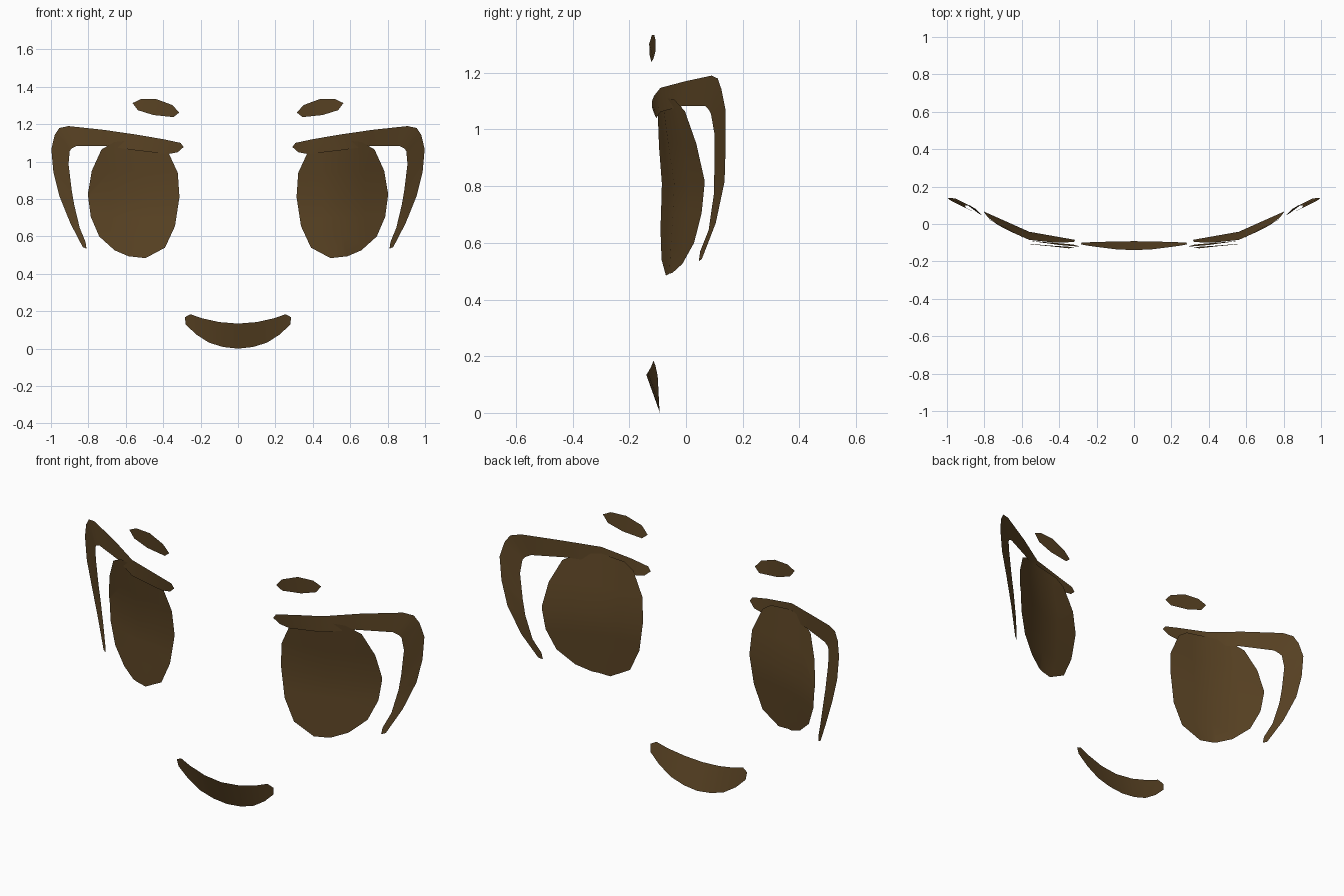
import bpy, bmesh
from mathutils import Vector

if "Cube" in bpy.data.objects:
    bpy.data.objects.remove(bpy.data.objects["Cube"])

brown = bpy.data.materials.new("dark_brown")
brown.diffuse_color = (0.105, 0.058, 0.018, 1)
brown.use_nodes = True
brown.node_tree.nodes["Principled BSDF"].inputs["Base Color"].default_value = brown.diffuse_color


def finish(name, bm, mirror=True):
    """Turn a thin sheet into an object that faces forward."""
    bm.normal_update()
    if sum(f.normal.y * f.calc_area() for f in bm.faces) > 0:
        bmesh.ops.reverse_faces(bm, faces=bm.faces[:])
    for f in bm.faces:
        f.smooth = True
    me = bpy.data.meshes.new(name)
    bm.to_mesh(me)
    bm.free()
    me.materials.append(brown)
    ob = bpy.data.objects.new(name, me)
    bpy.context.collection.objects.link(ob)
    if mirror:
        ob.modifiers.new("mirror", 'MIRROR')
    return ob


def strip(name, upper, lower, start=None, end=None, mirror=True):
    """Ribbon of quads between two edges, with optional pointed ends."""
    bm = bmesh.new()
    a = [bm.verts.new(p) for p in upper]
    b = [bm.verts.new(p) for p in lower]
    for i in range(len(a) - 1):
        bm.faces.new((a[i], a[i + 1], b[i + 1], b[i]))
    if start:
        bm.faces.new((bm.verts.new(start), a[0], b[0]))
    if end:
        bm.faces.new((a[-1], bm.verts.new(end), b[-1]))
    return finish(name, bm, mirror)


def interp(table, t):
    """Piecewise linear lookup in ascending (key, value) pairs."""
    if t <= table[0][0]:
        return table[0][1]
    for (t0, v0), (t1, v1) in zip(table, table[1:]):
        if t <= t1:
            return v0 + (v1 - v0) * (t - t0) / (t1 - t0)
    return table[-1][1]


# Eyes: an oval sheet, cut into a grid and bent around the face
def eye_depth(x, z):
    crease = interp([(0.48, -0.06), (0.8, -0.04), (1.1, -0.085)], z)
    inner = interp([(0.5, -0.1), (0.63, -0.095), (0.8, -0.083), (1.1, -0.11)], z)
    if x > 0.56:
        return crease + 0.445 * (x - 0.56)
    return crease + (inner - crease) * (0.56 - x) / 0.24


outline = [(0.313, 0.81), (0.322, 0.94), (0.345, 0.99), (0.38, 1.065), (0.43, 1.1),
           (0.56, 1.115), (0.66, 1.105), (0.73, 1.065), (0.782, 0.95), (0.803, 0.825),
           (0.787, 0.705), (0.742, 0.6), (0.66, 0.526), (0.585, 0.494),
           (0.495, 0.484), (0.39, 0.54), (0.337, 0.655)]
bm = bmesh.new()
bm.faces.new([bm.verts.new((x, 0, z)) for x, z in outline])
cuts = [((x, 0, 0), (1, 0, 0)) for x in (0.45, 0.56, 0.68)]
cuts += [((0, 0, z), (0, 0, 1)) for z in (0.6, 0.7, 0.81, 0.95)]
for co, no in cuts:
    bmesh.ops.bisect_plane(bm, geom=bm.verts[:] + bm.edges[:] + bm.faces[:],
                           dist=1e-5, plane_co=Vector(co), plane_no=Vector(no))
for v in bm.verts:
    v.co.y = eye_depth(v.co.x, v.co.z)
finish("eyes", bm)

# Lashes: ribbon over the eye, turning down along the outer side
lash_outer = [(0.307, -0.12, 1.1), (0.40, -0.112, 1.12), (0.56, -0.09, 1.147),
              (0.72, -0.003, 1.17), (0.906, 0.09, 1.19), (0.955, 0.112, 1.18),
              (0.98, 0.125, 1.142), (0.998, 0.14, 1.067), (0.987, 0.14, 0.944),
              (0.955, 0.136, 0.816), (0.896, 0.105, 0.67), (0.83, 0.056, 0.543)]
lash_inner = [(0.323, -0.11, 1.05), (0.377, -0.105, 1.04), (0.56, -0.09, 1.062),
              (0.70, -0.012, 1.083), (0.864, 0.068, 1.083), (0.89, 0.08, 1.07),
              (0.90, 0.088, 1.056), (0.906, 0.1, 0.987), (0.89, 0.1, 0.853),
              (0.876, 0.098, 0.77), (0.846, 0.08, 0.645), (0.815, 0.05, 0.57)]
strip("lashes", lash_outer, lash_inner, (0.291, -0.12, 1.078), (0.81, 0.045, 0.535))

# Brows
brow_top = [(0.35, -0.13, 1.302), (0.436, -0.12, 1.334), (0.52, -0.112, 1.334)]
brow_low = [(0.345, -0.122, 1.238), (0.452, -0.115, 1.249), (0.535, -0.108, 1.275)]
strip("brows", brow_top, brow_low, (0.315, -0.128, 1.262), (0.564, -0.107, 1.313))

# Mouth: smiling crescent, mirrored about the middle
mouth_top = [(0, -0.14, 0.134), (0.1, -0.135, 0.142), (0.195, -0.123, 0.163),
             (0.254, -0.115, 0.184), (0.284, -0.108, 0.168)]
mouth_low = [(0, -0.092, 0), (0.08, -0.093, 0.009), (0.155, -0.095, 0.032),
             (0.225, -0.097, 0.077), (0.28, -0.1, 0.13)]


def both(half):
    return [(-x, y, z) for x, y, z in half[:0:-1]] + half


strip("mouth", both(mouth_top), both(mouth_low), mirror=False)
